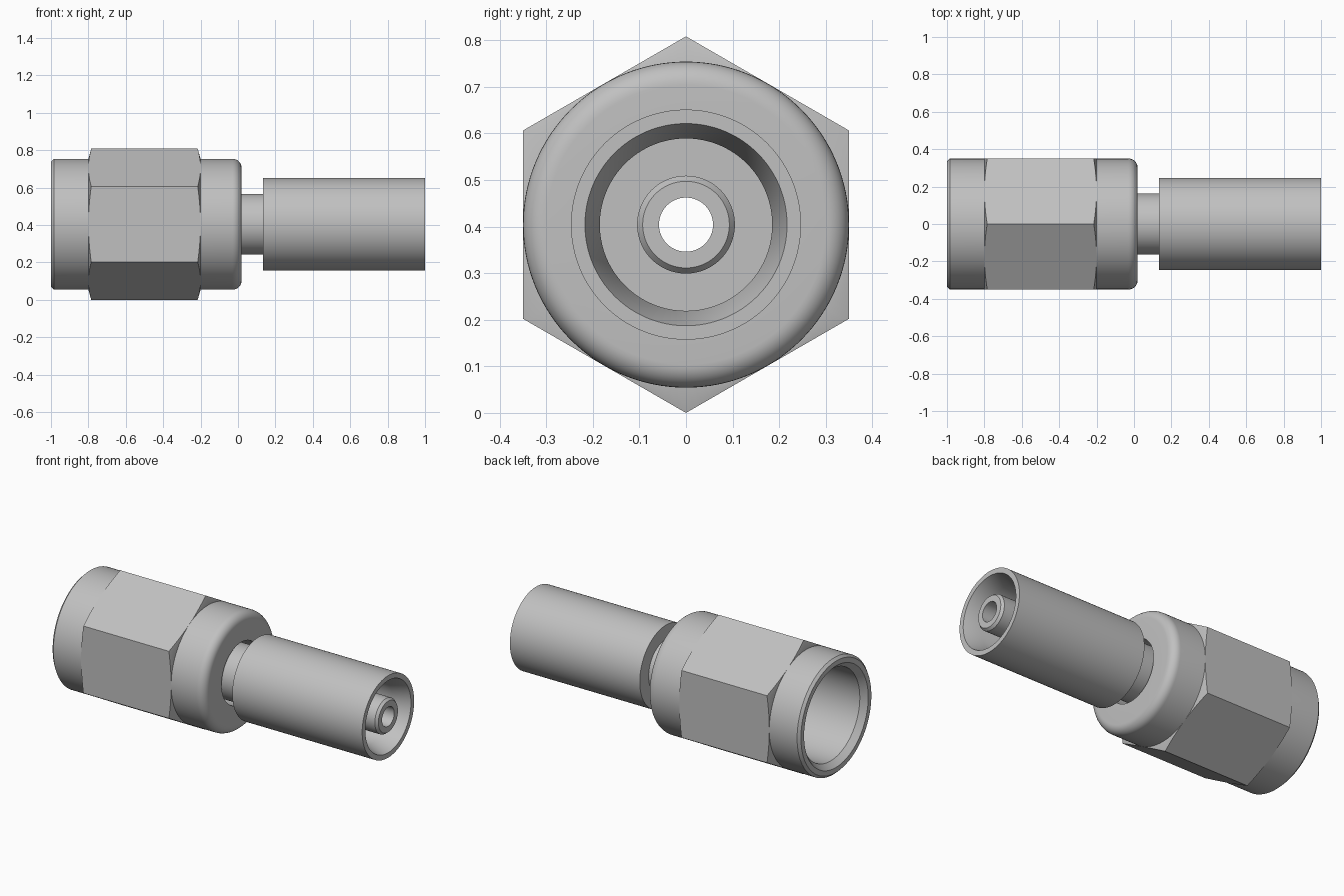
import bpy, bmesh, math
from mathutils import Matrix

if "Cube" in bpy.data.objects:
    bpy.data.objects.remove(bpy.data.objects["Cube"])

R_FLAT = 0.35                      # nut radius and half width across flats
R_POINT = R_FLAT / math.cos(math.pi / 6)
AXIS_Z = R_POINT
SEGMENTS = 128

steel = bpy.data.materials.new("plain steel")
steel.diffuse_color = (0.53, 0.53, 0.53, 1)
steel.use_nodes = True
steel.node_tree.nodes["Principled BSDF"].inputs["Base Color"].default_value = steel.diffuse_color


def add_object(name, bm):
    bmesh.ops.recalc_face_normals(bm, faces=bm.faces)
    mesh = bpy.data.meshes.new(name)
    bm.to_mesh(mesh)
    bm.free()
    mesh.materials.append(steel)
    obj = bpy.data.objects.new(name, mesh)
    bpy.context.collection.objects.link(obj)
    obj.location.z = AXIS_Z
    return obj


def lathe(name, profile):
    """Turn a closed (x, radius) profile around the x axis."""
    bm = bmesh.new()
    rings = []
    for i in range(SEGMENTS):
        a = 2 * math.pi * i / SEGMENTS
        rings.append([bm.verts.new((x, r * math.cos(a), r * math.sin(a))) for x, r in profile])
    n = len(profile)
    for i in range(SEGMENTS):
        p, q = rings[i], rings[(i + 1) % SEGMENTS]
        for j in range(n):
            k = (j + 1) % n
            bm.faces.new((p[j], p[k], q[k], q[j]))
    return add_object(name, bm)


def fillet(cx, cr, radius, start, end, steps=8):
    """Points of a rounded profile corner, angles in degrees."""
    angles = [math.radians(start + (end - start) * i / steps) for i in range(steps + 1)]
    return [(cx + radius * math.cos(a), cr + radius * math.sin(a)) for a in angles]


def smooth(obj):
    bpy.ops.object.select_all(action='DESELECT')
    obj.select_set(True)
    bpy.context.view_layer.objects.active = obj
    bpy.ops.object.shade_smooth_by_angle(angle=math.radians(25))


# Swivel nut: round sleeve with a lead-in chamfer, deep bore and rounded shoulder
nut = lathe("swivel_nut", [(-1, 0.305), (-1, 0.335), (-0.985, R_FLAT)]
            + fillet(-0.03, 0.30, 0.05, 90, 0)
            + [(0.02, 0.185), (-0.2, 0.185), (-0.2, 0.275), (-0.965, 0.275)])

# Hexagon: prism whose corners are turned down by a cone at both ends
bm = bmesh.new()
bmesh.ops.create_cone(bm, cap_ends=True, segments=6, radius1=R_POINT, radius2=R_POINT, depth=0.6)
bmesh.ops.rotate(bm, verts=bm.verts, matrix=Matrix.Rotation(math.pi / 2, 3, 'Y'))
# put one corner straight up
top = max(v.co.z for v in bm.verts)
if top < R_POINT - 0.01:
    bmesh.ops.rotate(bm, verts=bm.verts, matrix=Matrix.Rotation(math.pi / 6, 3, 'X'))
bmesh.ops.translate(bm, verts=bm.verts, vec=(-0.5, 0, 0))
hexagon = add_object("nut_hexagon", bm)
turning = lathe("hexagon_turning", [(-0.8, 0.31), (-0.8, 0.349), (-0.783, 0.41),
                                    (-0.217, 0.41), (-0.2, 0.349), (-0.2, 0.31)])
cut = hexagon.modifiers.new("chamfer", 'BOOLEAN')
cut.operation = 'INTERSECT'
cut.solver = 'EXACT'
cut.object = turning
bpy.context.view_layer.objects.active = hexagon
bpy.ops.object.modifier_apply(modifier=cut.name)
bpy.data.objects.remove(turning)

# Stem: sealing head inside the nut, neck, and the hose nipple, bored through
stem = lathe("stem", [(-0.42, 0.058), (-0.42, 0.235), (-0.38, 0.272), (-0.2, 0.272),
                      (-0.1, 0.163), (0.25, 0.163), (0.25, 0.105),
                      (0.985, 0.105), (1, 0.093), (1, 0.058)])

# Ferrule: crimp sleeve with a tapered mouth and a closed back
ferrule = lathe("ferrule", [(0.135, 0.155), (0.135, 0.247), (1, 0.247), (1, 0.217),
                            (0.9, 0.185), (0.3, 0.185), (0.3, 0.1), (0.2, 0.1)])

for part in (nut, hexagon, stem, ferrule):
    smooth(part)
